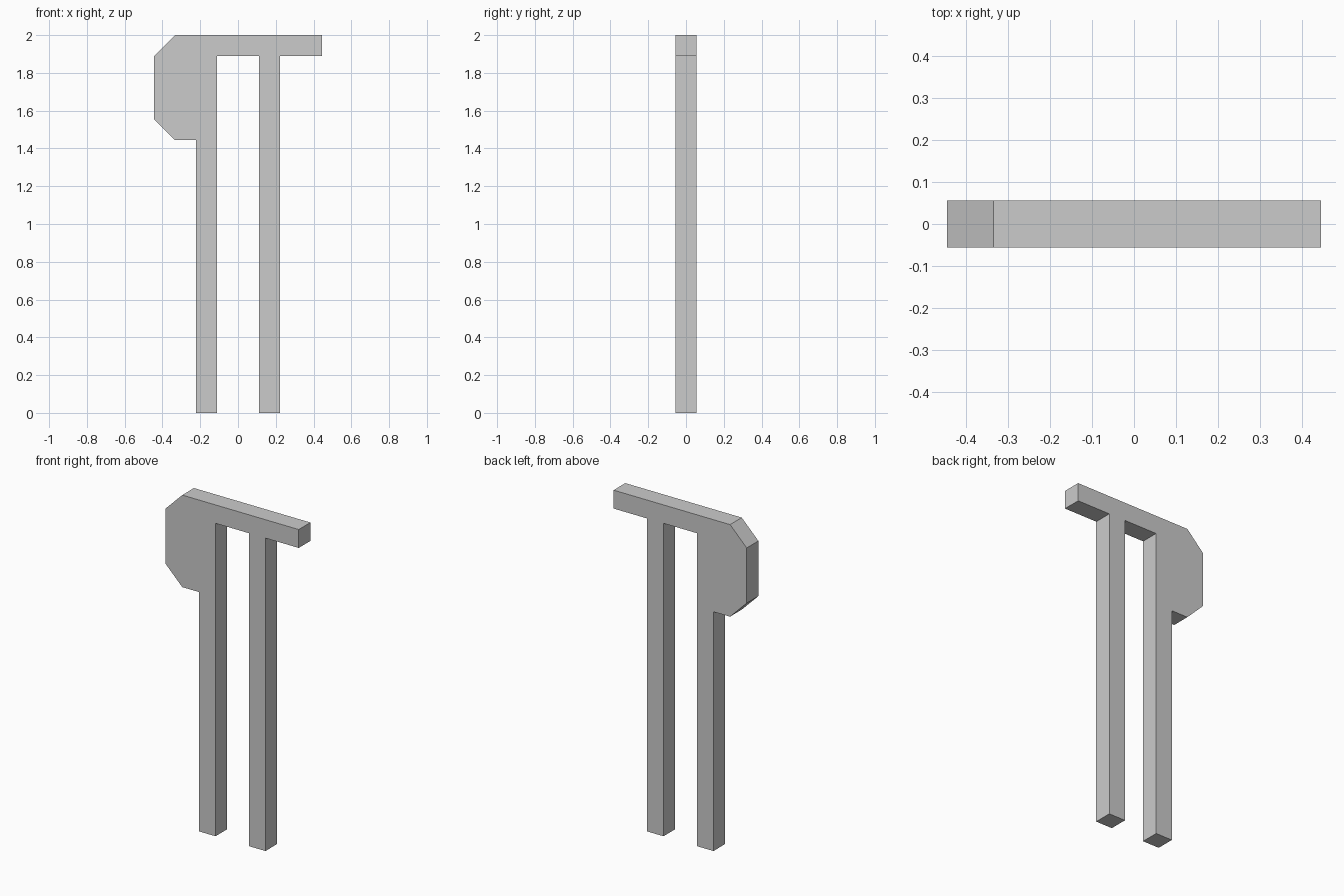
import bpy
import bmesh

cube = bpy.data.objects.get("Cube")
if cube:
    bpy.data.objects.remove(cube, do_unlink=True)

# Everything sits on a grid of square cells, 18 cells tall
CELL = 2 / 18
HEIGHT = 18

grey = bpy.data.materials.new("light grey")
grey.use_nodes = True
colour = (0.6, 0.6, 0.6, 1)
grey.diffuse_color = colour
grey.node_tree.nodes["Principled BSDF"].inputs["Base Color"].default_value = colour


def extruded_outline(name, outline):
    """Extrude an x-z outline, in cells, to a slab one cell thick."""
    bm = bmesh.new()
    verts = [bm.verts.new((x * CELL, -CELL / 2, z * CELL)) for x, z in outline]
    face = bm.faces.new(verts)
    result = bmesh.ops.extrude_face_region(bm, geom=[face])
    moved = [v for v in result["geom"] if isinstance(v, bmesh.types.BMVert)]
    bmesh.ops.translate(bm, verts=moved, vec=(0, CELL, 0))
    bmesh.ops.recalc_face_normals(bm, faces=bm.faces)
    mesh = bpy.data.meshes.new(name)
    bm.to_mesh(mesh)
    bm.free()
    mesh.materials.append(grey)
    obj = bpy.data.objects.new(name, mesh)
    bpy.context.collection.objects.link(obj)
    return obj


top, under = HEIGHT, HEIGHT - 1

# One continuous slab: chamfered head, top bar and two legs
head = [(-2, 13), (-3, 13), (-4, 14), (-4, under), (-3, top)]
bar_end = [(4, top), (4, under)]
left_leg = [(2, under), (2, 0), (1, 0), (1, under)]
right_leg = [(-1, under), (-1, 0), (-2, 0)]
extruded_outline("two_legged_frame", head + bar_end + left_leg + right_leg)
